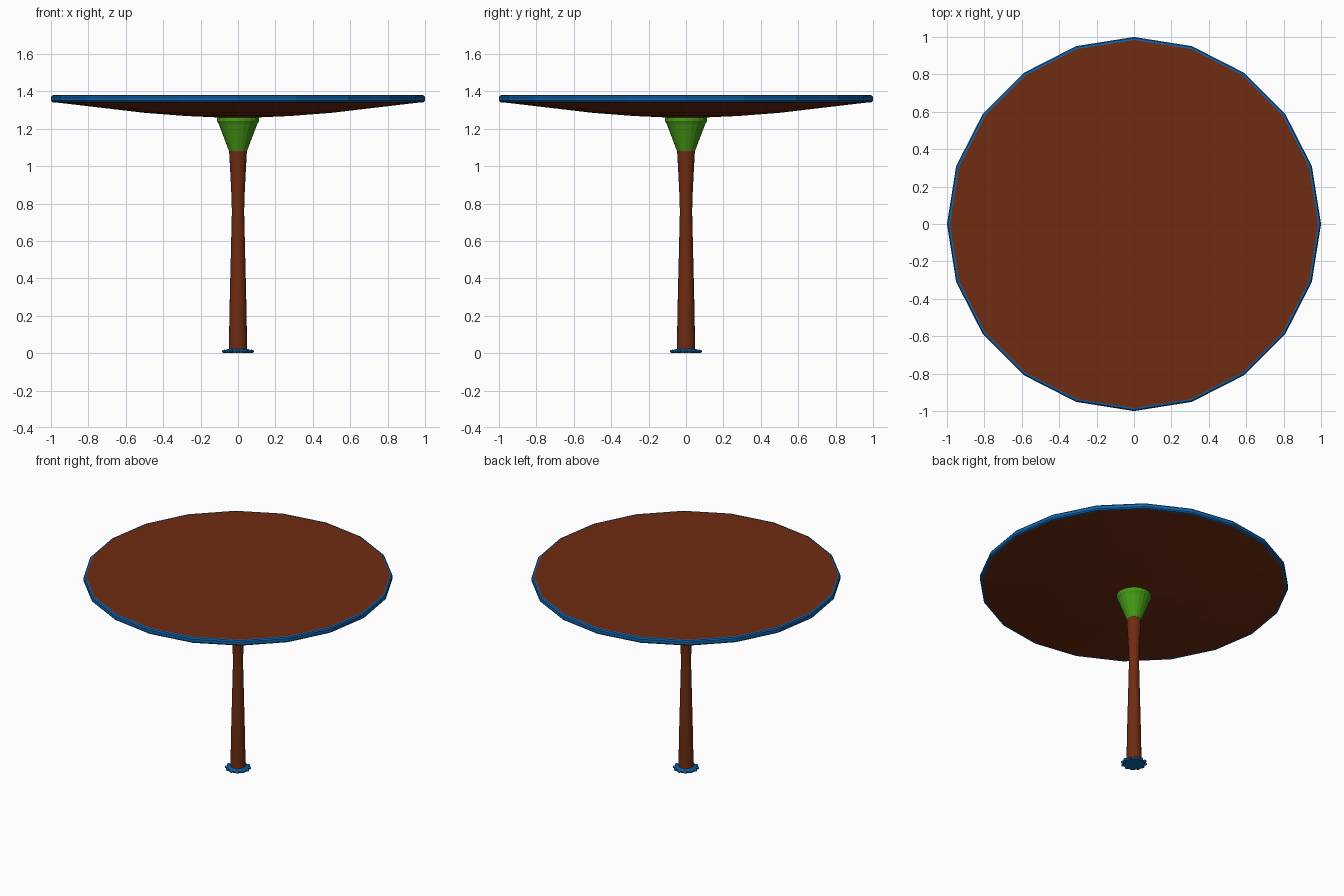
import bpy, bmesh
from math import sin, cos, pi

if "Cube" in bpy.data.objects:
    bpy.data.objects.remove(bpy.data.objects["Cube"])


def material(name, color):
    m = bpy.data.materials.new(name)
    m.diffuse_color = (*color, 1)
    m.use_nodes = True
    m.node_tree.nodes["Principled BSDF"].inputs["Base Color"].default_value = m.diffuse_color
    return m


BROWN = material("brown", (0.16, 0.025, 0.006))
BLUE = material("blue", (0.006, 0.13, 0.42))
GREEN = material("green", (0.06, 0.32, 0.008))


def finish(bm, name, mat):
    bmesh.ops.recalc_face_normals(bm, faces=bm.faces)
    me = bpy.data.meshes.new(name)
    bm.to_mesh(me)
    bm.free()
    me.materials.append(mat)
    ob = bpy.data.objects.new(name, me)
    bpy.context.collection.objects.link(ob)
    return ob


def lathe(name, profile, mat, sides=20, closed=False):
    """Revolve (radius, z) points around z; cap the ends or close into a ring."""
    bm = bmesh.new()
    rings = [[bm.verts.new((r * cos(2 * pi * i / sides), r * sin(2 * pi * i / sides), z))
              for i in range(sides)] for r, z in profile]
    pairs = list(zip(rings, rings[1:]))
    if closed:
        pairs.append((rings[-1], rings[0]))
    else:
        bm.faces.new(rings[0])
        bm.faces.new(rings[-1])
    for a, b in pairs:
        for i in range(sides):
            j = (i + 1) % sides
            bm.faces.new((a[i], a[j], b[j], b[i]))
    return finish(bm, name, mat)


# Round top with a shallow dished underside
lathe("table_top", [(0.10, 1.26), (0.28, 1.268), (0.50, 1.285), (0.986, 1.342), (0.986, 1.379)], BROWN)

# Rounded edge band
lathe("edge_band", [(0.984, 1.38), (0.994, 1.378), (1.0, 1.37), (1.0, 1.35),
                    (0.994, 1.342), (0.984, 1.34)], BLUE, closed=True)

# Flared collar under the top
lathe("collar", [(0.048, 1.08), (0.103, 1.225), (0.112, 1.24), (0.112, 1.262)], GREEN)

# Waisted column
lathe("column", [(0.049, 0.015), (0.045, 0.25), (0.039, 0.5), (0.033, 0.75),
                 (0.034, 0.82), (0.041, 0.96), (0.048, 1.09)], BROWN)

# Foot disc with a ring of small rounded lobes
lathe("foot_disc", [(0.070, 0.0), (0.072, 0.012), (0.055, 0.022)], BLUE)
bm = bmesh.new()
for i in range(12):
    a = 2 * pi * i / 12
    geo = bmesh.ops.create_uvsphere(bm, u_segments=10, v_segments=6, radius=0.013)
    bmesh.ops.scale(bm, vec=(1, 1, 0.7), verts=geo["verts"])
    bmesh.ops.translate(bm, vec=(0.073 * cos(a), 0.073 * sin(a), 0.0095), verts=geo["verts"])
finish(bm, "foot_lobes", BLUE)
